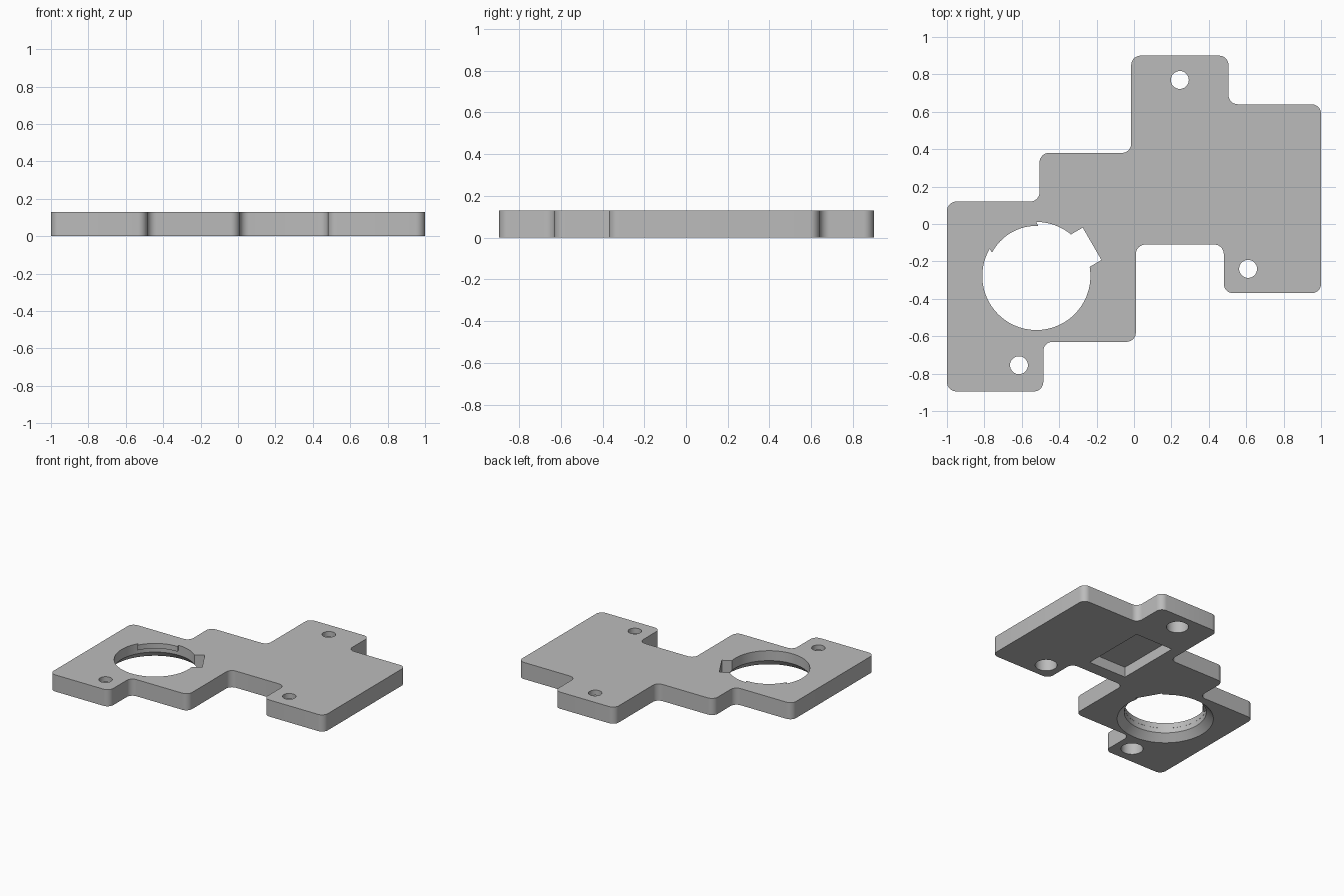
import bpy, bmesh, math
from mathutils import Vector

if "Cube" in bpy.data.objects:
    bpy.data.objects.remove(bpy.data.objects["Cube"], do_unlink=True)

THICK = 0.13
BORE = Vector((-0.522, -0.278))

grey = bpy.data.materials.new("plain grey")
grey.use_nodes = True
grey.diffuse_color = (0.5, 0.5, 0.5, 1)
grey.node_tree.nodes["Principled BSDF"].inputs["Base Color"].default_value = (0.5, 0.5, 0.5, 1)


def arc(center, radius, start, end, steps):
    """Points along an arc, angles in degrees."""
    return [Vector(center) + radius * Vector((math.cos(a), math.sin(a)))
            for a in (math.radians(start + (end - start) * i / steps) for i in range(steps + 1))]


def circle(center, radius, steps=96):
    return arc(center, radius, 0, 360, steps)[:-1]


def rounded(corners, radius, steps=8):
    """Fillet each right-angled corner of a polygon."""
    points = []
    for i, corner in enumerate(corners):
        c = Vector(corner)
        a = (Vector(corners[i - 1]) - c).normalized() * radius
        b = (Vector(corners[(i + 1) % len(corners)]) - c).normalized() * radius
        for k in range(steps + 1):
            t = math.pi / 2 * k / steps
            points.append(c + a + b - b * math.cos(t) - a * math.sin(t))
    return points


def loft(name, sections):
    """Solid through a stack of (outline, height) sections."""
    bm = bmesh.new()
    rings = [[bm.verts.new((p.x, p.y, z)) for p in pts] for pts, z in sections]
    bm.faces.new(rings[0][::-1])
    bm.faces.new(rings[-1])
    for low, high in zip(rings, rings[1:]):
        n = len(low)
        for i in range(n):
            j = (i + 1) % n
            bm.faces.new((low[i], low[j], high[j], high[i]))
    bmesh.ops.recalc_face_normals(bm, faces=bm.faces)
    mesh = bpy.data.meshes.new(name)
    bm.to_mesh(mesh)
    bm.free()
    mesh.materials.append(grey)
    obj = bpy.data.objects.new(name, mesh)
    bpy.context.collection.objects.link(obj)
    return obj


def cut(target, sections):
    cutter = loft("cutter", sections)
    cutter.hide_render = True
    mod = target.modifiers.new("cut", 'BOOLEAN')
    mod.operation = 'DIFFERENCE'
    mod.solver = 'EXACT'
    mod.object = cutter
    bpy.context.view_layer.objects.active = target
    bpy.ops.object.modifier_apply(modifier=mod.name)
    bpy.data.objects.remove(cutter, do_unlink=True)


# Stepped plate with rounded corners
outline = [(-1, -0.895), (-0.485, -0.895), (-0.485, -0.63), (0.01, -0.63),
           (0.01, -0.11), (0.48, -0.11), (0.48, -0.37), (1, -0.37),
           (1, 0.64), (0.505, 0.64), (0.505, 0.9), (-0.015, 0.9),
           (-0.015, 0.38), (-0.505, 0.38), (-0.505, 0.12), (-1, 0.12)]
plate = loft("mounting_plate", [(rounded(outline, 0.05), 0), (rounded(outline, 0.05), THICK)])

# Large bore, flared towards the underside
cut(plate, [(circle(BORE, 0.36), -0.02), (circle(BORE, 0.29), 0.052), (circle(BORE, 0.29), 0.09)])

# Top of the bore, leaving a thin locating tab
keyed = arc(BORE, 0.289, 149.7, 450.3, 80) + arc(BORE, 0.268, 87.8, 152.2, 16)
cut(plate, [(keyed, 0.08), (keyed, 0.2)])

# Rectangular notch beside the bore
out = Vector((math.cos(math.radians(30)), 0.5))
side = Vector((-out.y, out.x)) * 0.1
notch = [BORE + out * r + side * s for r, s in ((0.2, -1), (0.344, -1), (0.344, 1), (0.2, 1))]
cut(plate, [(notch, -0.1), (notch, 0.2)])

# Screw holes, counterbored from below
for spot in ((0.245, 0.77), (0.61, -0.24), (-0.615, -0.755)):
    cut(plate, [(circle(spot, 0.078, 40), -0.1), (circle(spot, 0.078, 40), 0.09)])
    cut(plate, [(circle(spot, 0.048, 40), 0.05), (circle(spot, 0.048, 40), 0.2)])

# Rectangular pocket in the underside
pocket = [Vector(p) for p in ((0.075, -0.01), (0.4, -0.01), (0.4, 0.505), (0.075, 0.505))]
cut(plate, [(pocket, -0.1), (pocket, 0.08)])

# Smooth the curved walls, keep the edges crisp
bpy.ops.object.select_all(action='DESELECT')
plate.select_set(True)
bpy.context.view_layer.objects.active = plate
bpy.ops.object.shade_smooth_by_angle(angle=math.radians(30))
